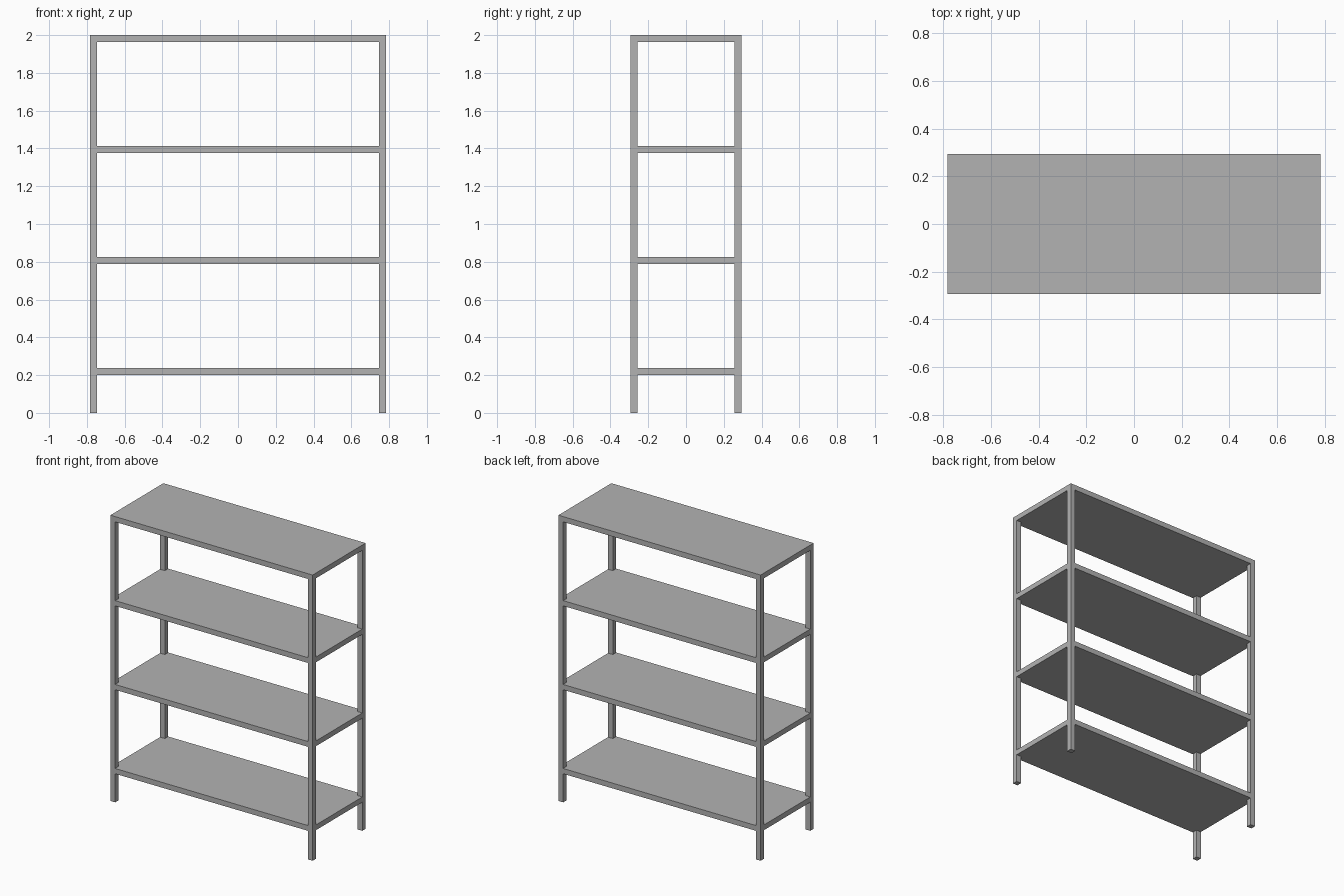
import bpy
import bmesh

cube = bpy.data.objects.get("Cube")
if cube:
    bpy.data.objects.remove(cube, do_unlink=True)

HALF_X, HALF_Y, HEIGHT = 0.783, 0.293, 2.0
BAR = 0.037                      # post width and shelf thickness
SHELF_TOPS = (0.237, 0.825, 1.412)

grey = bpy.data.materials.new("grey_metal")
grey.use_nodes = True
colour = (0.45, 0.45, 0.45, 1)
grey.diffuse_color = colour
grey.node_tree.nodes["Principled BSDF"].inputs["Base Color"].default_value = colour


def prism(name, outline, bottom, top):
    """Extrude a counter-clockwise outline from bottom to top."""
    bm = bmesh.new()
    base = bm.faces.new([bm.verts.new((x, y, bottom)) for x, y in outline])
    side = bmesh.ops.extrude_face_region(bm, geom=[base])["geom"]
    verts = [v for v in side if isinstance(v, bmesh.types.BMVert)]
    bmesh.ops.translate(bm, verts=verts, vec=(0, 0, top - bottom))
    bmesh.ops.recalc_face_normals(bm, faces=bm.faces)
    mesh = bpy.data.meshes.new(name)
    bm.to_mesh(mesh)
    bm.free()
    mesh.materials.append(grey)
    obj = bpy.data.objects.new(name, mesh)
    bpy.context.collection.objects.link(obj)
    return obj


def rectangle(x0, y0, x1, y1):
    return [(x0, y0), (x1, y0), (x1, y1), (x0, y1)]


# Corner posts, up to the underside of the top shelf
for sx, side in ((-1, "right"), (1, "left")):
    for sy, end in ((-1, "front"), (1, "back")):
        corner = rectangle(sx * HALF_X, sy * HALF_Y,
                           sx * (HALF_X - BAR), sy * (HALF_Y - BAR))
        prism(f"{end}_{side}_post", corner, 0, HEIGHT - BAR)

# Lower shelves, notched around the posts and flush with their outer faces
ix, iy = HALF_X - BAR, HALF_Y - BAR
notched = [(-ix, -HALF_Y), (ix, -HALF_Y), (ix, -iy), (HALF_X, -iy),
           (HALF_X, iy), (ix, iy), (ix, HALF_Y), (-ix, HALF_Y),
           (-ix, iy), (-HALF_X, iy), (-HALF_X, -iy), (-ix, -iy)]
for name, top in zip(("bottom_shelf", "lower_shelf", "upper_shelf"), SHELF_TOPS):
    prism(name, notched, top - BAR, top)

# Top shelf covers the posts
prism("top_shelf", rectangle(-HALF_X, -HALF_Y, HALF_X, HALF_Y), HEIGHT - BAR, HEIGHT)
